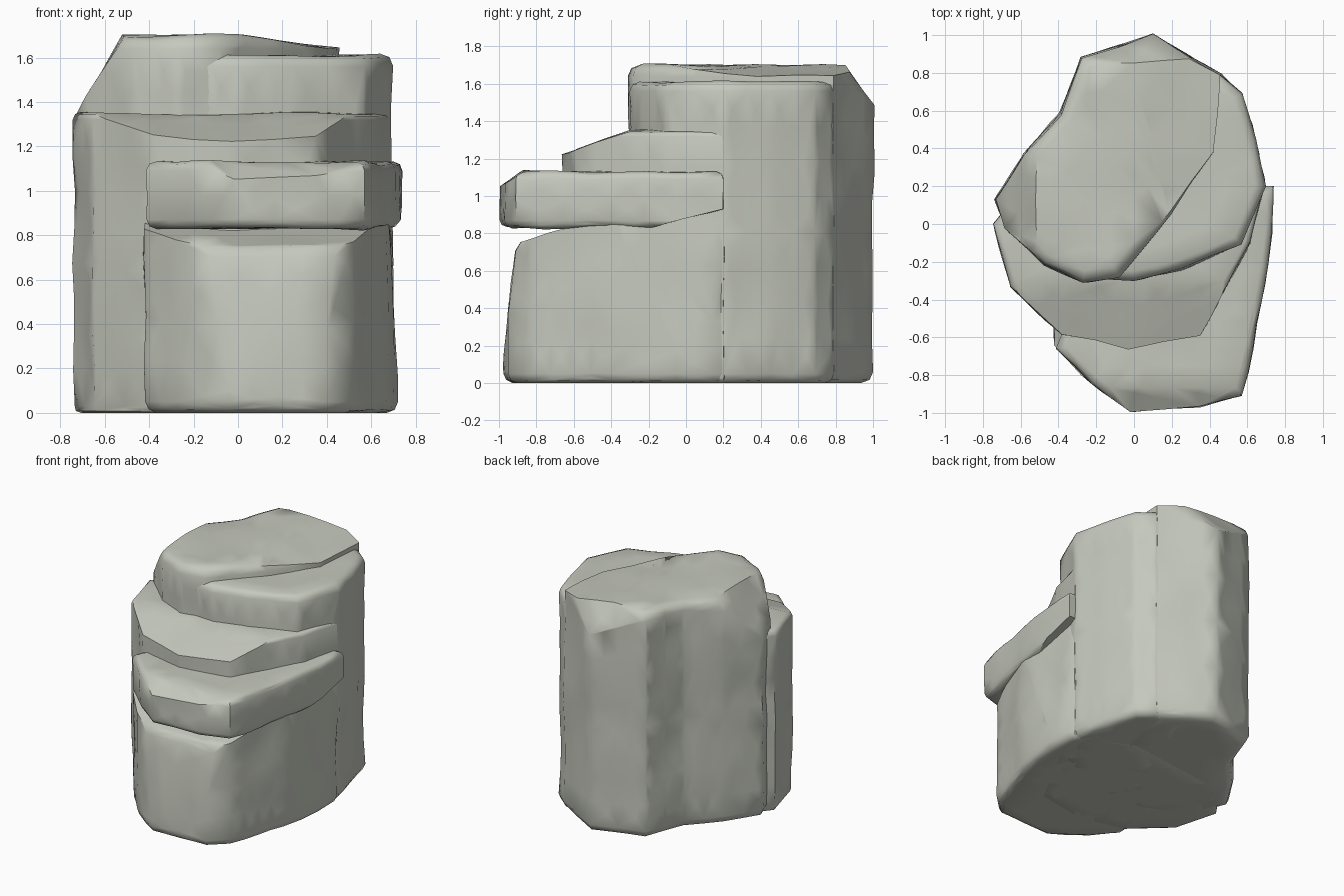
import bpy
import bmesh
from mathutils import Vector, noise

cube = bpy.data.objects.get("Cube")
if cube:
    bpy.data.objects.remove(cube, do_unlink=True)

stone = bpy.data.materials.new("pale grey green stone")
stone.use_nodes = True
COLOUR = (0.56, 0.58, 0.51, 1)
stone.diffuse_color = COLOUR
shader = next(n for n in stone.node_tree.nodes if n.type == 'BSDF_PRINCIPLED')
shader.inputs["Base Color"].default_value = COLOUR
shader.inputs["Roughness"].default_value = 0.9


def rock(name, outline, low, high, cuts=(), worn=0.05, rough=0.016):
    """Extrude an outline, wear the rims, chop it with planes, roughen the faces."""
    bm = bmesh.new()
    face = bm.faces.new([bm.verts.new((x, y, low)) for x, y in outline])
    top = bmesh.ops.extrude_face_region(bm, geom=[face])["geom"]
    bmesh.ops.translate(bm, vec=(0, 0, high - low),
                        verts=[g for g in top if isinstance(g, bmesh.types.BMVert)])
    bmesh.ops.recalc_face_normals(bm, faces=bm.faces)

    # Round the top and bottom rims but keep the upright corners
    rims = [e for e in bm.edges if abs(e.verts[0].co.z - e.verts[1].co.z) < 0.01]
    bmesh.ops.bevel(bm, geom=rims, offset=worn, segments=2, profile=0.5,
                    affect='EDGES', clamp_overlap=True)

    # Chop away everything outside each plane
    for point, normal in cuts:
        bmesh.ops.bisect_plane(bm, geom=bm.verts[:] + bm.edges[:] + bm.faces[:],
                               plane_co=point, plane_no=Vector(normal).normalized(),
                               clear_outer=True)
        rim = [e for e in bm.edges if e.is_boundary]
        if rim:
            bmesh.ops.holes_fill(bm, edges=rim, sides=0)
    bmesh.ops.remove_doubles(bm, verts=bm.verts, dist=0.012)
    bmesh.ops.recalc_face_normals(bm, faces=bm.faces)

    # Split long edges, then push the surface in and out
    for _ in range(4):
        bmesh.ops.triangulate(bm, faces=bm.faces)
        long_edges = [e for e in bm.edges if e.calc_length() > 0.2]
        if not long_edges:
            break
        bmesh.ops.subdivide_edges(bm, edges=long_edges, cuts=1)
    bmesh.ops.triangulate(bm, faces=bm.faces)
    bm.normal_update()
    shifts = [v.normal * noise.noise(v.co * 3.5) * rough for v in bm.verts]
    for v, shift in zip(bm.verts, shifts):
        if v.co.z > 0.01:
            v.co += shift
            v.co.z = max(v.co.z, 0)

    mesh = bpy.data.meshes.new(name)
    bm.to_mesh(mesh)
    bm.free()
    obj = bpy.data.objects.new(name, mesh)
    bpy.context.collection.objects.link(obj)
    mesh.materials.append(stone)
    bpy.ops.object.select_all(action='DESELECT')
    obj.select_set(True)
    bpy.context.view_layer.objects.active = obj
    bpy.ops.object.shade_smooth_by_angle(angle=0.95)


# Tall rear column, sloped on its left and back shoulders
rock("main_column",
     [(0.1, 1.0), (-0.28, 0.88), (-0.39, 0.58), (-0.58, 0.37), (-0.73, 0.13),
      (-0.68, -0.02), (-0.48, -0.22), (-0.27, -0.31), (-0.08, -0.28), (0.2, 0.05),
      (0.42, 0.38), (0.46, 0.79)],
     0, 1.7,
     [((-0.73, 0, 1.34), (-0.85, 0, 0.5)), ((0, 0.99, 1.5), (0, 0.8, 0.55)),
      ((0, 0, 1.7), (0.12, 0, 1))], 0.06)

# Slightly lower shelf on the right of the column
rock("side_shelf",
     [(-0.25, -0.28), (0, -0.3), (0.25, -0.24), (0.57, -0.11), (0.69, 0.2),
      (0.64, 0.45), (0.57, 0.69), (0.46, 0.79), (0.2, 0.8), (0, 0.2)],
     0, 1.61)

# Middle step with a sloping top
rock("middle_step",
     [(-0.74, 0), (-0.65, -0.33), (-0.38, -0.58), (-0.03, -0.66), (0.35, -0.59),
      (0.62, -0.1), (0.69, 0.2), (0.3, 0.4), (-0.5, 0.3)],
     0, 1.35,
     [((0, -0.3, 1.35), (0, -0.34, 0.94))], 0.03)

# Overhanging ledge
rock("ledge_slab",
     [(-0.41, -0.66), (-0.22, -0.84), (-0.02, -1.0), (0.35, -0.97), (0.57, -0.91),
      (0.68, -0.4), (0.735, -0.05), (0.74, 0.2), (0.4, 0.2), (-0.3, -0.4)],
     0.83, 1.13,
     [((0, -0.2, 0.83), (0, 0.24, -0.97)), ((0, -0.99, 1.06), (0, -0.5, 0.87))], 0.04)

# Lower front block
rock("front_base",
     [(-0.42, -0.64), (-0.28, -0.8), (-0.04, -0.98), (0.4, -0.95), (0.52, -0.83),
      (0.67, -0.4), (0.72, -0.05), (0.71, 0.15), (0.6, 0.35), (0.2, 0.4), (-0.4, 0)],
     0, 0.95,
     [((0, -0.98, 0.1), (0, -1, 0.11)), ((0.73, 0, 0), (1, 0, 0.06)),
      ((0, -0.93, 0.68), (0, -0.85, 0.52)), ((0, -0.9, 0.75), (0, -0.28, 0.96))])
